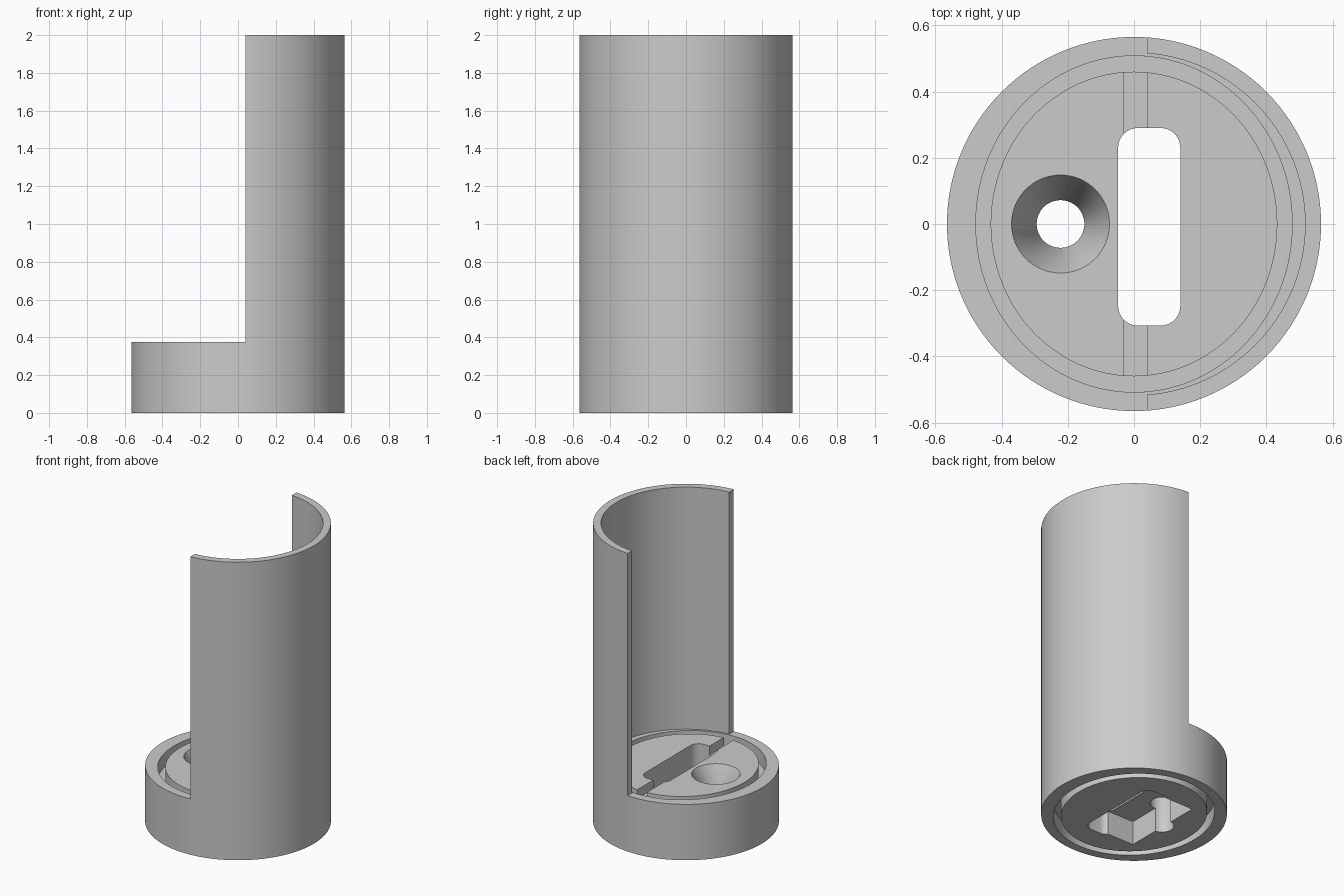
import bpy, bmesh
from math import cos, sin, pi

cube = bpy.data.objects.get("Cube")
if cube:
    bpy.data.objects.remove(cube, do_unlink=True)

grey = bpy.data.materials.new("plain grey")
grey.use_nodes = True
COLOUR = (0.6, 0.6, 0.6, 1)
grey.diffuse_color = COLOUR
grey.node_tree.nodes["Principled BSDF"].inputs["Base Color"].default_value = COLOUR

RIM = 0.375    # height of the base
OVER = 0.05    # cutter overshoot


def loft(name, sections):
    """Closed solid through a stack of (outline, z) sections."""
    bm = bmesh.new()
    rings = [[bm.verts.new((x, y, z)) for x, y in pts] for pts, z in sections]
    n = len(rings[0])
    for a, b in zip(rings, rings[1:]):
        for i in range(n):
            j = (i + 1) % n
            bm.faces.new((a[i], a[j], b[j], b[i]))
    bm.faces.new(rings[0][::-1])
    bm.faces.new(rings[-1])
    mesh = bpy.data.meshes.new(name)
    bm.to_mesh(mesh)
    bm.free()
    mesh.materials.append(grey)
    ob = bpy.data.objects.new(name, mesh)
    bpy.context.collection.objects.link(ob)
    return ob


def oval(rx, ry, cx=0, n=128):
    return [(cx + rx * cos(2 * pi * i / n), ry * sin(2 * pi * i / n)) for i in range(n)]


def rect(x0, x1, y0, y1):
    return [(x0, y0), (x1, y0), (x1, y1), (x0, y1)]


def rounded(x0, x1, y0, y1, r, steps=10):
    corners = [(x1 - r, y1 - r), (x0 + r, y1 - r), (x0 + r, y0 + r), (x1 - r, y0 + r)]
    return [(cx + r * cos((k + s / steps) * pi / 2), cy + r * sin((k + s / steps) * pi / 2))
            for k, (cx, cy) in enumerate(corners) for s in range(steps + 1)]


def cut(target, cutter):
    mod = target.modifiers.new("cut", 'BOOLEAN')
    mod.operation = 'DIFFERENCE'
    mod.solver = 'EXACT'
    mod.object = cutter
    bpy.context.view_layer.objects.active = target
    bpy.ops.object.modifier_apply(modifier=mod.name)
    bpy.data.objects.remove(cutter, do_unlink=True)


def prism(name, outline, z0, z1):
    return loft(name, [(outline, z0), (outline, z1)])


# Round housing: the base and the tall half wall in one piece
housing = prism("housing", oval(0.565, 0.565), 0, 2)
cut(housing, prism("bore_cutter", oval(0.517, 0.517), RIM, 2 + OVER))
cut(housing, prism("open_side_cutter", rect(-1, 0.04, -1, 1), RIM, 2 + OVER))

# Oval grooves around the core, above and below a thin web
for z0, z1 in ((0.28, RIM + OVER), (-OVER, 0.1)):
    groove = prism("groove_cutter", oval(0.478, 0.508), z0, z1)
    cut(groove, prism("core_cutter", oval(0.433, 0.46), z0 - OVER, z1 + OVER))
    cut(housing, groove)

# Shallow channel across the core, ending at the groove
channel = prism("channel_cutter", rect(-0.03, 0.04, -0.48, 0.48), RIM - 0.06, RIM + OVER)
cut(housing, channel)

# Rectangular pocket underneath, beside the slot
cut(housing, prism("pocket_cutter", rect(-0.23, 0, -0.285, 0.275), -OVER, 0.16))

# Rounded slot through the core
cut(housing, prism("slot_cutter", rounded(-0.048, 0.14, -0.307, 0.29, 0.06), -OVER, RIM + OVER))

# Countersunk screw hole
hole = [(0.072, -OVER), (0.072, 0.21), (0.148, RIM), (0.148, RIM + OVER)]
cut(housing, loft("screw_hole_cutter", [(oval(r, r, -0.222, 64), z) for r, z in hole]))

bpy.ops.object.select_all(action='DESELECT')
housing.select_set(True)
bpy.context.view_layer.objects.active = housing
bpy.ops.object.shade_smooth_by_angle(angle=pi / 6)
